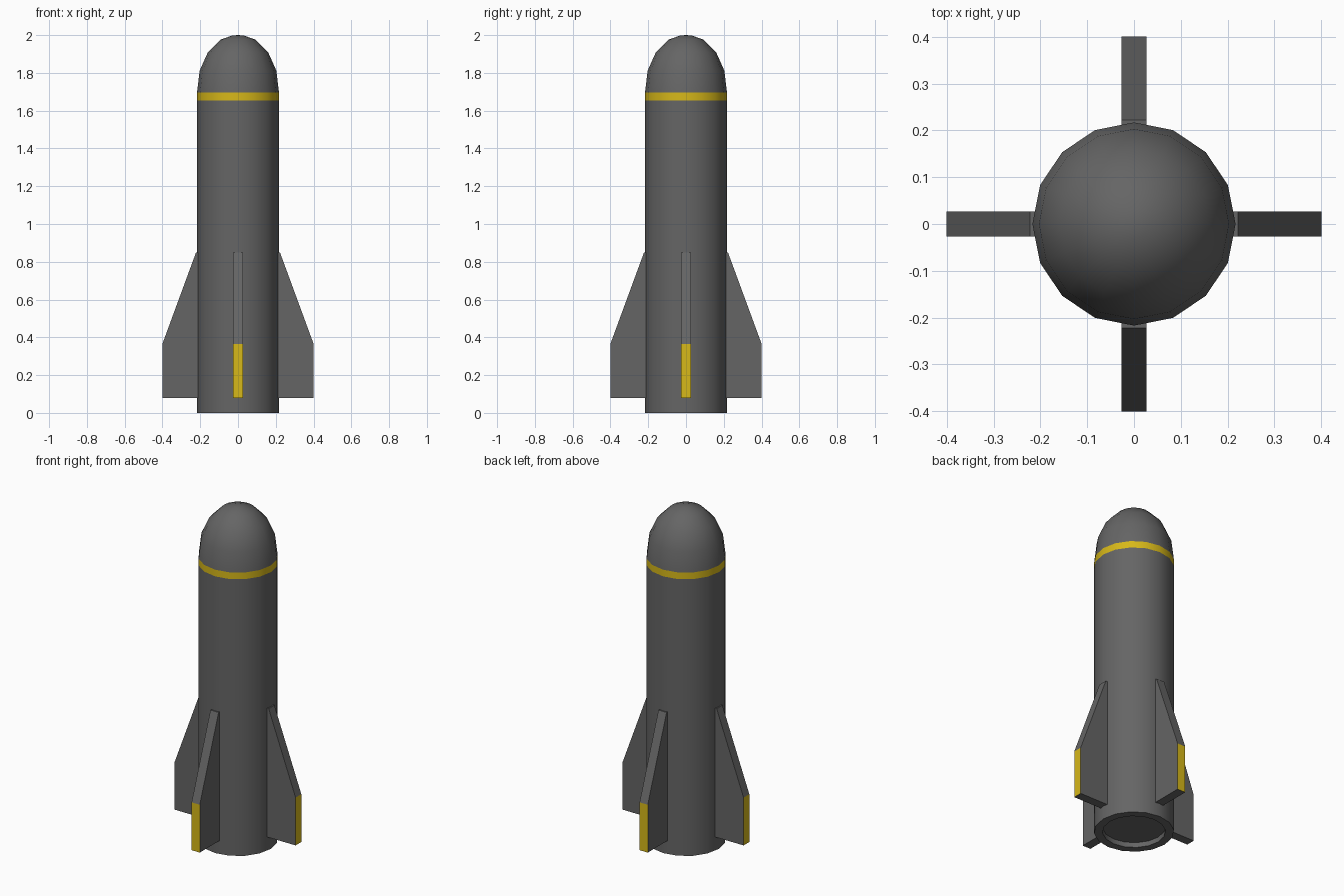
import bpy, bmesh
from math import cos, sin, pi

if "Cube" in bpy.data.objects:
    bpy.data.objects.remove(bpy.data.objects["Cube"])

SIDES = 16
R = 0.217


def material(name, rgb):
    m = bpy.data.materials.new(name)
    m.diffuse_color = (*rgb, 1)
    m.use_nodes = True
    m.node_tree.nodes["Principled BSDF"].inputs["Base Color"].default_value = m.diffuse_color
    return m


grey = material("dark_grey", (0.13, 0.13, 0.13))
yellow = material("yellow", (0.68, 0.48, 0.01))


def add_object(name, bm, mats):
    bmesh.ops.recalc_face_normals(bm, faces=bm.faces)
    mesh = bpy.data.meshes.new(name)
    bm.to_mesh(mesh)
    bm.free()
    for m in mats:
        mesh.materials.append(m)
    obj = bpy.data.objects.new(name, mesh)
    bpy.context.collection.objects.link(obj)
    return obj


def lathe(name, profile, mat):
    """Revolve (radius, z) points around z; a zero radius closes to a point."""
    bm = bmesh.new()
    rings = []
    for r, z in profile:
        n = SIDES if r else 1
        rings.append([bm.verts.new((r * cos(2 * pi * i / SIDES), r * sin(2 * pi * i / SIDES), z))
                      for i in range(n)])
    for a, b in zip(rings, rings[1:]):
        for i in range(SIDES):
            j = (i + 1) % SIDES
            quad = [a[i % len(a)], a[j % len(a)], b[j % len(b)], b[i % len(b)]]
            bm.faces.new(list(dict.fromkeys(quad)))
    obj = add_object(name, bm, [mat])
    bpy.ops.object.select_all(action='DESELECT')
    obj.select_set(True)
    bpy.context.view_layer.objects.active = obj
    bpy.ops.object.shade_smooth_by_angle(angle=pi / 6)
    # make sure the open shells face outwards
    side = max(obj.data.polygons, key=lambda p: p.center.xy.length)
    if side.normal.xy.dot(side.center.xy) < 0:
        obj.data.flip_normals()


# Body tube with a shallow recess underneath
lathe("body", [(0, 0.03), (0.171, 0.03), (0.171, 0), (R, 0), (R, 1.655)], grey)

# Coloured ring and rounded nose
lathe("nose_band", [(R, 1.655), (R, 1.695)], yellow)
lathe("nose", [(R, 1.695), (0.203, 1.812), (0.16, 1.908), (0.093, 1.976), (0.03, 1.998), (0, 2.0)], grey)

# Four tail fins, only the outer edge is coloured
FIN = [(0.19, 0.08), (0.4, 0.08), (0.4, 0.366), (0.222, 0.85), (0.19, 0.85)]
HALF = 0.027
for k, label in enumerate(["right", "back", "left", "front"]):
    c, s = round(cos(k * pi / 2)), round(sin(k * pi / 2))
    bm = bmesh.new()
    near, far = [[bm.verts.new((r * c - t * s, r * s + t * c, z)) for r, z in FIN]
                 for t in (-HALF, HALF)]
    bm.faces.new(near)
    bm.faces.new(far[::-1])
    for i in range(len(FIN)):
        j = (i + 1) % len(FIN)
        face = bm.faces.new((near[i], near[j], far[j], far[i]))
        face.material_index = 1 if i == 1 else 0
    add_object("fin_" + label, bm, [grey, yellow])
